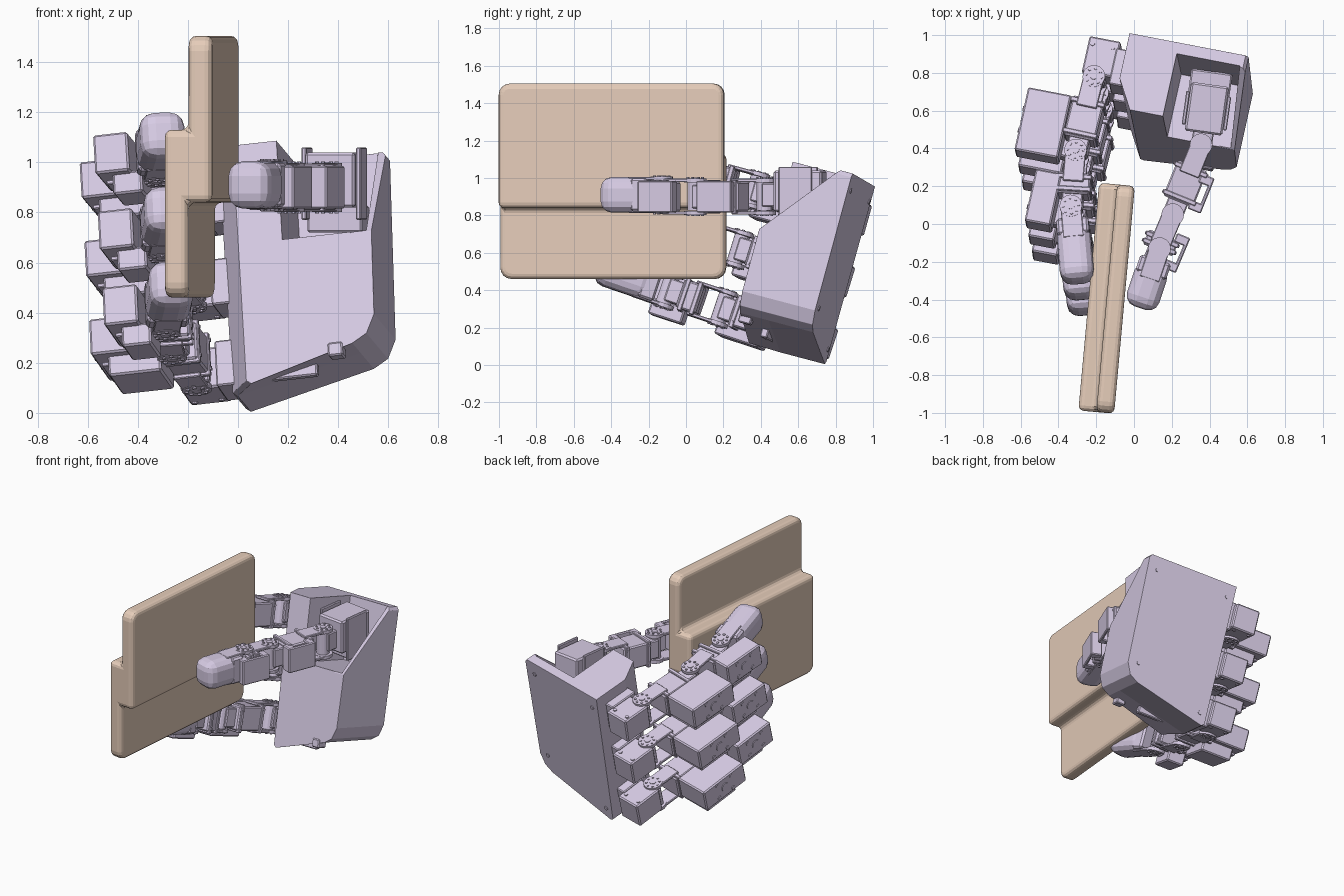
import bpy, bmesh, math
from mathutils import Matrix, Vector

if "Cube" in bpy.data.objects:
    bpy.data.objects.remove(bpy.data.objects["Cube"])


def material(name, rgb):
    m = bpy.data.materials.new(name)
    m.diffuse_color = (*rgb, 1)
    m.use_nodes = True
    m.node_tree.nodes["Principled BSDF"].inputs["Base Color"].default_value = m.diffuse_color
    return m


SHELL = material("lilac", (0.68, 0.60, 0.78))
TAN = material("tan", (0.79, 0.61, 0.49))


def finish(bm, name, mat, frame=Matrix()):
    bmesh.ops.recalc_face_normals(bm, faces=bm.faces)
    me = bpy.data.meshes.new(name)
    bm.to_mesh(me)
    bm.free()
    me.materials.append(mat)
    ob = bpy.data.objects.new(name, me)
    ob.matrix_world = frame
    bpy.context.collection.objects.link(ob)
    return ob


def box(bm, x, y, z, bevel=0.008, segs=1):
    """Bevelled box given as three (min, max) ranges."""
    c = Vector([(a + b) / 2 for a, b in (x, y, z)])
    s = [abs(b - a) for a, b in (x, y, z)]
    m = Matrix.Translation(c) @ Matrix.Diagonal((*s, 1))
    vs = bmesh.ops.create_cube(bm, size=1, matrix=m)["verts"]
    if bevel:
        es = list({e for v in vs for e in v.link_edges})
        bmesh.ops.bevel(bm, geom=es, offset=bevel, segments=segs, profile=0.5, affect='EDGES')


def cyl(bm, c, r, h, axis='Z', n=16):
    rot = {'X': Matrix.Rotation(math.pi / 2, 4, 'Y'), 'Y': Matrix.Rotation(math.pi / 2, 4, 'X')}
    bmesh.ops.create_cone(bm, cap_ends=True, segments=n, radius1=r, radius2=r, depth=h,
                          matrix=Matrix.Translation(c) @ rot.get(axis, Matrix()))


def loft(bm, loops):
    rings = [[bm.verts.new(p) for p in lp] for lp in loops]
    for a, b in zip(rings, rings[1:]):
        for i in range(len(a)):
            j = (i + 1) % len(a)
            bm.faces.new((a[i], a[j], b[j], b[i]))
    bm.faces.new(rings[0])
    bm.faces.new(rings[-1])


def cut(target, bm):
    cutter = finish(bm, "cutter", SHELL, target.matrix_world.copy())
    cutter.hide_render = True
    mod = target.modifiers.new("cut", 'BOOLEAN')
    mod.object, mod.solver = cutter, 'EXACT'
    bpy.context.view_layer.update()
    bpy.context.view_layer.objects.active = target
    bpy.ops.object.modifier_apply(modifier=mod.name)
    bpy.data.objects.remove(cutter)


def segment_frame(base, p, q, z):
    """Frame at joint p whose -y axis points to q; returns it with the length."""
    dx, dy = q[0] - p[0], q[1] - p[1]
    f = base @ Matrix.Translation((*p, z)) @ Matrix.Rotation(math.atan2(dx, -dy), 4, 'Z')
    return f, math.hypot(dx, dy)


def hinge(bm):
    """Yoke: two cheek plates with bolted discs around the joint axis."""
    for s in (-1, 1):
        box(bm, (-.055, .055), (-.17, .01), (s * .078, s * .096), .004)
        cyl(bm, (0, 0, s * .087), .06, .022)
        cyl(bm, (0, 0, s * .098), .02, .008, n=12)
        for i in range(8):
            a = i * math.pi / 4
            cyl(bm, (.042 * math.cos(a), .042 * math.sin(a), s * .1), .008, .008, n=6)
    cyl(bm, (0, 0, 0), .042, .15)


def link(name, frame, length, w=.17):
    """Finger link: yoke, servo body, and a neck to the next joint."""
    bm = bmesh.new()
    hinge(bm)
    e = -(length - .075)
    box(bm, (-w / 2, w / 2), (e, -.12), (-.078, .078))
    box(bm, (-w / 2 - .008, w / 2 + .008), (-.155, -.13), (-.09, .09), .004)
    box(bm, (-w / 2 - .008, w / 2 + .008), (e + .01, e + .035), (-.09, .09), .004)
    box(bm, (-.055, .055), (-length, e + .01), (-.062, .062), .006)
    for s in (-1, 1):
        for y in (-.142, e + .022):
            for z in (-.06, .06):
                cyl(bm, (s * (w / 2 + .008), y, z), .009, .01, 'X', 8)
    finish(bm, name, SHELL, frame)


def fingertip(name, frame, length):
    """Rounded pad held in a cuff behind the last hinge."""
    bm = bmesh.new()
    hinge(bm)
    box(bm, (-.085, .085), (-.15, -.06), (-.088, .088), .012)
    box(bm, (-.09, .09), (-length, -.09), (-.095, .095), .06, 3)
    finish(bm, name, SHELL, frame)


def servo(name, frame, x, y, z):
    """Side servo with a screw pattern on its outer end."""
    bm = bmesh.new()
    box(bm, x, y, z, .008)
    yc, zc = sum(y) / 2, sum(z) / 2
    for a in (-1, 1):
        for b in (-1, 1):
            cyl(bm, (x[0], yc + a * .06, zc + b * .05), .014, .01, 'X', 8)
    cyl(bm, (x[0], yc, zc), .03, .01, 'X')
    # narrower bracket under the servo
    box(bm, (x[0] + .06, x[1] + .04), (y[0] + .05, y[1] - .05), (z[0] - .08, z[0] + .01), .008)
    box(bm, (x[0] + .03, x[1]), (y[0] + .07, y[1] - .07), (z[0] - .03, z[0] - .012), .004)
    finish(bm, name, SHELL, frame)


# --- Held plate: two overlapping slabs, stepped cross-section, rounded corners ---
section = [(-.095, .46), (0, .46), (0, .84), (.095, .84), (.095, 1.505),
           (0, 1.505), (0, 1.13), (-.095, 1.13)]
bm = bmesh.new()
loft(bm, [[(x, y, z) for x, z in section] for y in (-.605, .605)])
corners = [e for e in bm.edges if e.verts[0].co.y == e.verts[1].co.y
           and all(abs(abs(v.co.z - .9825) - .5225) < .001 for v in e.verts)]
bmesh.ops.bevel(bm, geom=corners, offset=.06, segments=4, profile=.5, affect='EDGES')
plate = finish(bm, "stepped_plate", TAN,
               Matrix.Translation((-.145, -.393, 0)) @ Matrix.Rotation(math.radians(-5.2), 4, 'Z'))
bv = plate.modifiers.new("round", 'BEVEL')
bv.width, bv.segments, bv.limit_method = .028, 3, 'ANGLE'

# --- Palm frame: x across, y out of the back of the hand, z up the knuckles ---
N = Vector((.21, .945, -.25)).normalized()
U = Vector((.976, -.189, .11))
U = (U - N * U.dot(N)).normalized()
V = U.cross(N)
PALM = Matrix((U, N, V)).transposed().to_4x4()
PALM.translation = (.03, .735, .005)

# --- Palm housing with a chamfered knuckle side and a thumb recess ---
outline = [(.02, 0), (.53, .12), (.59, .155), (.625, .23), (.645, .97), (.63, .99), (0, .99), (0, .015)]
bm = bmesh.new()
loft(bm, [[(u + (s if u < .1 else 0), n, v) for u, v in outline]
          for n, s in ((.012, 0), (-.24, 0), (-.4, .09))])
palm = finish(bm, "palm_housing", SHELL, PALM)
bm = bmesh.new()
box(bm, (.27, .612), (-.6, -.05), (.58, 1.2), 0)
cut(palm, bm)
# slope the thin outer wall down towards the front
slope = [(-.05, 1.0), (-.42, .55), (-.6, .55), (-.6, 1.2), (-.05, 1.2)]
bm = bmesh.new()
loft(bm, [[(u, n, v) for n, v in slope] for u in (.55, .75)])
cut(palm, bm)
bv = palm.modifiers.new("edge", 'BEVEL')
bv.width, bv.segments, bv.limit_method = .006, 2, 'ANGLE'

# Palm details: screws on the back, wrist tab and lower slot lip
bm = bmesh.new()
for u, v in ((.05, .08), (.05, .9), (.57, .9), (.55, .25)):
    cyl(bm, (u, .012, v), .014, .01, 'Y', 10)
box(bm, (.43, .49), (-.41, -.34), (.075, .13), .006)
box(bm, (.15, .36), (-.3, -.26), (.035, .1), .006)
finish(bm, "palm_fittings", SHELL, PALM)

# --- Three fingers, slightly converging towards the tips ---
J1, J2, J3, TIP = (-.145, -.235), (-.155, -.65), (-.115, -.955), (.0, -1.335)
for i, name in enumerate(("upper", "middle", "lower")):
    F = PALM @ Matrix.Translation((0, 0, .815 - .345 * i)) @ Matrix.Rotation(-.028 * i, 4, 'X')
    # knuckle servo fixed to the palm
    bm = bmesh.new()
    box(bm, (-.215, -.045), (-.22, -.02), (-.085, .085))
    box(bm, (-.06, .03), (-.26, -.06), (-.095, .095), .006)
    box(bm, (-.2, -.09), (-.25, -.18), (-.065, .065), .006)
    for s in (-1, 1):
        for u in (-.19, -.08):
            cyl(bm, (u, -.06, s * .085), .012, .012, n=8)
    finish(bm, name + "_knuckle", SHELL, F)
    f, L = segment_frame(F, J1, J2, 0)
    link(name + "_inner_link", f, L)
    f, L = segment_frame(F, J2, J3, 0)
    link(name + "_outer_link", f, L, .18)
    f, L = segment_frame(F, J3, TIP, 0)
    fingertip(name + "_fingertip", f, L)
    servo(name + "_inner_servo", F, (-.475, -.24), (-.71, -.36), (-.06, .09))
    servo(name + "_outer_servo", F, (-.34, -.2), (-1.08, -.79), (-.07, .09))

# --- Thumb: base servo in the recess, two links with side brackets, tip ---
Z = .91
bm = bmesh.new()
box(bm, (-.1, .1), (-.13, .13), (-.09, .13), .01)
box(bm, (-.12, -.1), (-.1, .08), (-.14, .15), .005)
box(bm, (.1, .12), (-.1, .08), (-.14, .15), .005)
box(bm, (-.055, .055), (-.2, -.12), (-.062, .062), .006)
box(bm, (-.11, .11), (.0, .2), (-.19, -.08), .008)
finish(bm, "thumb_base", SHELL,
       Matrix.Translation((.385, .61, Z)) @ Matrix.Rotation(math.radians(-8), 4, 'Z'))
T = [(.355, .42), (.205, .05), (.125, -.14), (.03, -.445)]
for i, name in enumerate(("thumb_inner", "thumb_outer")):
    f, L = segment_frame(Matrix(), T[i], T[i + 1], Z - .01)
    link(name + "_link", f, max(L, .28), .17)
    # open bracket hugging the outer side
    bm = bmesh.new()
    y0, y1 = (-.34, -.14) if i == 0 else (-.28, -.08)
    for a, b in ((y0, y0 + .05), (y1 - .05, y1)):
        box(bm, (.06, .135), (a, b), (-.085, .085), .006)
    box(bm, (.115, .135), (y0, y1), (-.085, .085), .006)
    finish(bm, name + "_bracket", SHELL, f)
f, L = segment_frame(Matrix(), (.135, -.13), T[3], Z)
fingertip("thumb_tip", f, L)
